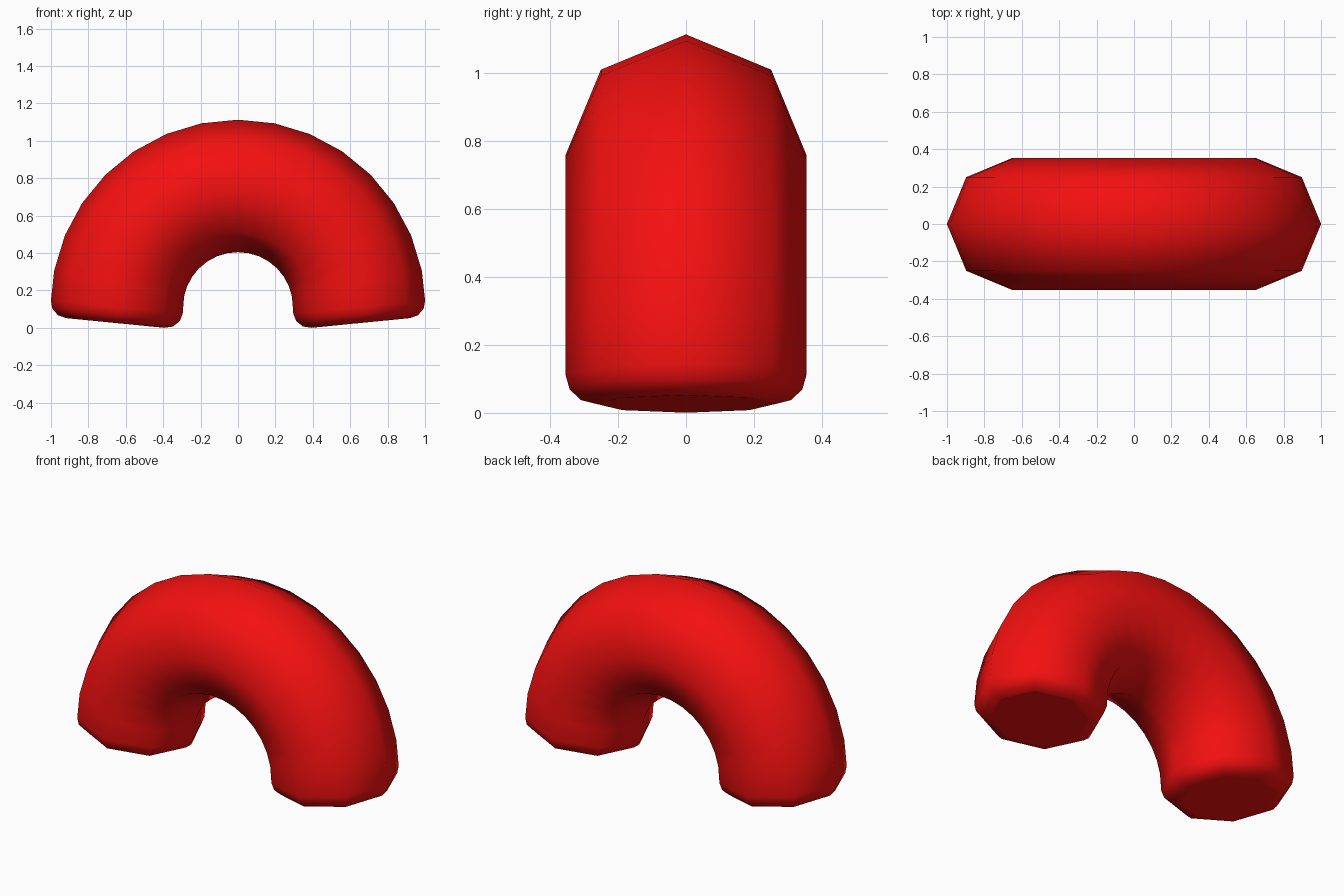
import bpy
import bmesh
from math import sin, cos, pi
from mathutils import Vector

if "Cube" in bpy.data.objects:
    bpy.data.objects.remove(bpy.data.objects["Cube"])

SIDES = 8          # sides of the tube
STEPS = 16         # segments along the half circle
R, r = 0.648, 0.354
ZC = 0.111         # height of the arc centre
CAP_R, CAP_D, CAP_STEPS = 0.09, 0.085, 3

bm = bmesh.new()


def ring(centre, out, radius):
    """Octagonal section in the plane spanned by 'out' and the y axis."""
    verts = []
    for i in range(SIDES):
        a = 2 * pi * i / SIDES
        verts.append(bm.verts.new(centre + out * radius * cos(a)
                                  + Vector((0, radius * sin(a), 0))))
    return verts


def end_rings(side):
    """Rounded end of a leg, from the tube towards the flat foot."""
    t = pi / STEPS / 2
    out = Vector((side * cos(t), 0, sin(t)))
    down = Vector((side * sin(t), 0, -cos(t)))
    base = Vector((side * R, 0, ZC))
    rings = []
    for k in range(CAP_STEPS + 1):
        a = pi / 2 * k / CAP_STEPS
        rings.append(ring(base + down * CAP_D * sin(a), out,
                          r - CAP_R * (1 - cos(a))))
    return rings


# Sections from the right foot, over the arch, to the left foot
rings = end_rings(1)[::-1]
for j in range(1, STEPS):
    a = pi * j / STEPS
    out = Vector((cos(a), 0, sin(a)))
    rings.append(ring(out * R + Vector((0, 0, ZC)), out, r))
rings += end_rings(-1)

# Smooth tube skin
for a, b in zip(rings, rings[1:]):
    for i in range(SIDES):
        n = (i + 1) % SIDES
        bm.faces.new((a[i], a[n], b[n], b[i])).smooth = True

# Flat feet
for end in (rings[0], rings[-1]):
    foot = bm.faces.new(end)
    foot.smooth = False
    for e in foot.edges:
        e.smooth = False

bmesh.ops.recalc_face_normals(bm, faces=bm.faces)
mesh = bpy.data.meshes.new("arched_tube")
bm.to_mesh(mesh)
bm.free()

red = bpy.data.materials.new("red")
red.diffuse_color = (0.9, 0.005, 0.005, 1)
red.use_nodes = True
red.node_tree.nodes["Principled BSDF"].inputs["Base Color"].default_value = red.diffuse_color
mesh.materials.append(red)
bpy.context.collection.objects.link(bpy.data.objects.new("arched_tube", mesh))
